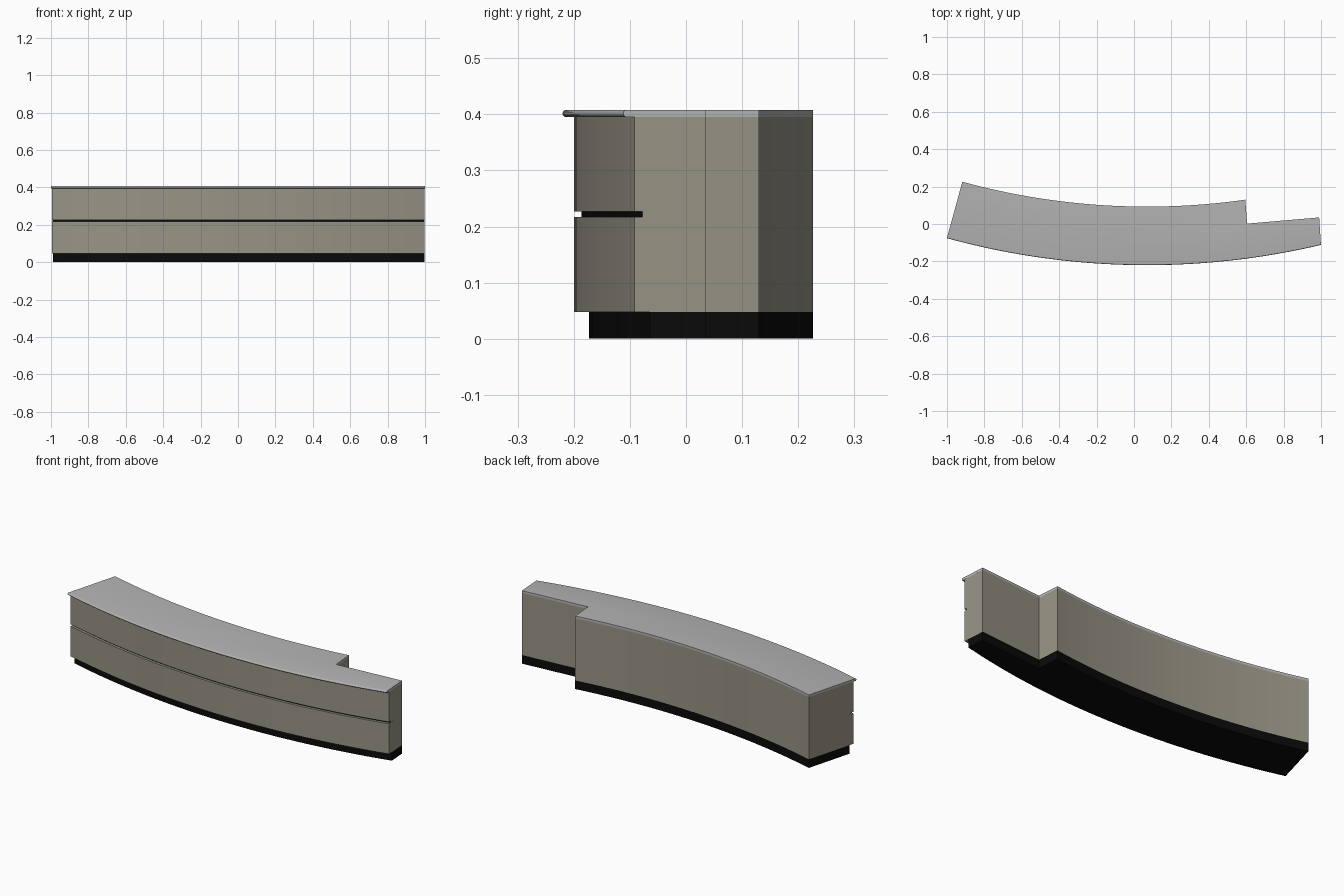
import bpy, bmesh, math
from mathutils import Vector

if "Cube" in bpy.data.objects:
    bpy.data.objects.remove(bpy.data.objects["Cube"])

CENTRE = Vector((0.07, 3.83))      # centre of the counter's curve
R_TOP, R_BACK = 4.05, 3.737        # worktop front and rear radii
LEFT_ANGLE = -0.2675               # radial end of the counter
SEGMENTS = 40


def material(name, rgb):
    m = bpy.data.materials.new(name)
    m.diffuse_color = (*rgb, 1)
    m.use_nodes = True
    bsdf = m.node_tree.nodes["Principled BSDF"]
    bsdf.inputs["Base Color"].default_value = (*rgb, 1)
    bsdf.inputs["Roughness"].default_value = 0.6
    return m


panel = material("warm grey panel", (0.31, 0.295, 0.235))
stone = material("light grey worktop", (0.46, 0.46, 0.46))
black = material("black", (0.003, 0.003, 0.003))


def arc(radius, start, end):
    pts = []
    for i in range(SEGMENTS + 1):
        a = start + (end - start) * i / SEGMENTS
        pts.append(CENTRE + radius * Vector((math.sin(a), -math.cos(a))))
    return pts


def angle_of(p):
    d = p - CENTRE
    return math.atan2(d.x, -d.y)


def outline(front_radius):
    """Plan of the counter, with the front set back to the given radius."""
    corner = Vector((1.0, -0.113))
    inner = Vector((0.99, 0.035))
    end = corner + (inner - corner).normalized() * (R_TOP - front_radius) * 1.014
    step = Vector((0.595, 0.13))
    front = arc(front_radius, LEFT_ANGLE, angle_of(end))
    back = arc(R_BACK, angle_of(step), LEFT_ANGLE)
    return front + [inner, Vector((0.605, 0.002))] + back


def loft(name, levels, mat, front_mat=None):
    """Stack outlines given as (height, front radius) and cap both ends."""
    bm = bmesh.new()
    rings = [[bm.verts.new((p.x, p.y, z)) for p in outline(r)] for z, r in levels]
    n = len(rings[0])
    for low, high in zip(rings, rings[1:]):
        for i in range(n):
            j = (i + 1) % n
            f = bm.faces.new((low[i], low[j], high[j], high[i]))
            if front_mat and i < SEGMENTS:
                f.material_index = 1
    bm.faces.new(rings[0][::-1])
    bm.faces.new(rings[-1])
    bmesh.ops.recalc_face_normals(bm, faces=bm.faces)
    mesh = bpy.data.meshes.new(name)
    bm.to_mesh(mesh)
    bm.free()
    mesh.materials.append(mat)
    if front_mat:
        mesh.materials.append(front_mat)
    ob = bpy.data.objects.new(name, mesh)
    bpy.context.collection.objects.link(ob)
    bpy.ops.object.select_all(action='DESELECT')
    ob.select_set(True)
    bpy.context.view_layer.objects.active = ob
    bpy.ops.object.shade_smooth_by_angle(angle=math.radians(30))


# Recessed base
loft("plinth", [(0, 4.003), (0.048, 4.003)], black)

# Two front panels with a dark shadow gap between them
loft("lower_body", [(0.048, 4.03), (0.217, 4.03)], panel)
loft("shadow_gap", [(0.217, 4.016), (0.227, 4.016)], panel, black)
loft("upper_body", [(0.227, 4.03), (0.395, 4.03)], panel)

# Worktop with a rounded front nose
z_mid, half = 0.4015, 0.0065
nose = []
for k in range(9):
    a = -math.pi / 2 + math.pi * k / 8
    nose.append((z_mid + half * math.sin(a), R_TOP - half + half * math.cos(a)))
loft("worktop", nose, stone)
